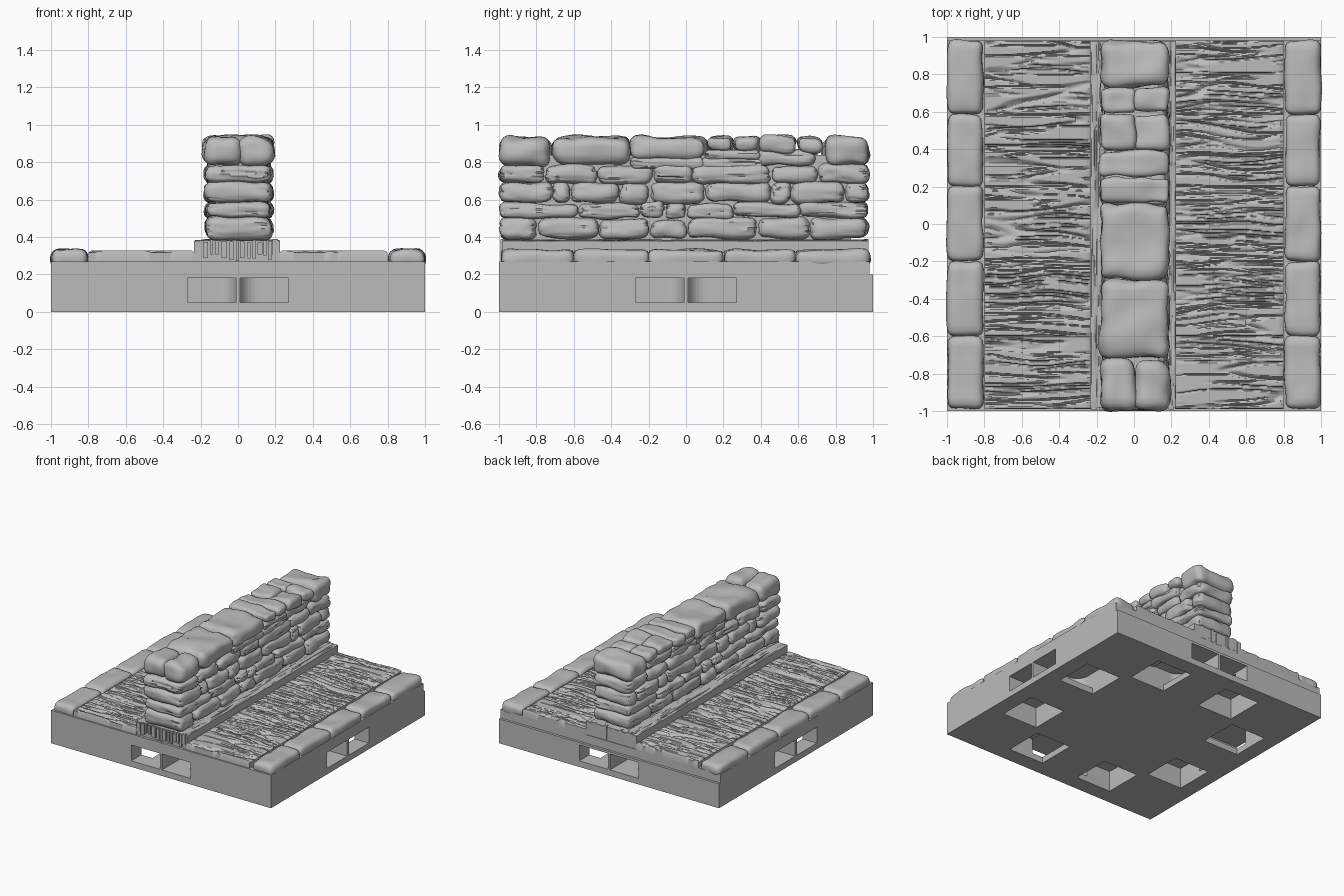
import bpy, bmesh, math, random
from mathutils import Vector, noise

if "Cube" in bpy.data.objects:
    bpy.data.objects.remove(bpy.data.objects["Cube"])
random.seed(4)

grey = bpy.data.materials.new("stone_grey")
grey.use_nodes = True
COLOUR = (0.5, 0.5, 0.5, 1)
grey.diffuse_color = COLOUR
grey.node_tree.nodes["Principled BSDF"].inputs["Base Color"].default_value = COLOUR


def finish(name, bm, smooth=None):
    bmesh.ops.recalc_face_normals(bm, faces=bm.faces)
    mesh = bpy.data.meshes.new(name)
    bm.to_mesh(mesh)
    bm.free()
    mesh.materials.append(grey)
    obj = bpy.data.objects.new(name, mesh)
    bpy.context.collection.objects.link(obj)
    if smooth:
        bpy.ops.object.select_all(action='DESELECT')
        obj.select_set(True)
        bpy.context.view_layer.objects.active = obj
        bpy.ops.object.shade_smooth_by_angle(angle=math.radians(smooth))
    return obj


def add_box(bm, lo, hi):
    lo, hi = Vector(lo), Vector(hi)
    for v in bmesh.ops.create_cube(bm, size=1)["verts"]:
        v.co = (lo + hi) / 2 + v.co * (hi - lo)


def box(name, lo, hi):
    bm = bmesh.new()
    add_box(bm, lo, hi)
    return finish(name, bm)


def prism(name, outline, z0, z1):
    bm = bmesh.new()
    face = bm.faces.new([bm.verts.new((x, y, z0)) for x, y in outline])
    top = bmesh.ops.extrude_face_region(bm, geom=[face])["geom"]
    for v in top:
        if isinstance(v, bmesh.types.BMVert):
            v.co.z = z1
    return finish(name, bm)


def ridge(x, y, seed):
    """Thin valley along the zero lines of a noise field."""
    return max(0, 1 - abs(noise.noise((x, y, seed))) / 0.13)


def grained_board(name, lo, hi, along, cells, depth):
    """Board whose top carries grain grooves along one axis, with closed sides."""
    bm = bmesh.new()
    lo, hi = Vector(lo), Vector(hi)
    size, seed = hi - lo, random.uniform(0, 90)
    bmesh.ops.create_grid(bm, x_segments=cells[0], y_segments=cells[1], size=0.5)
    for v in bm.verts:
        edge = v.is_boundary
        x, y = lo.x + (v.co.x + 0.5) * size.x, lo.y + (v.co.y + 0.5) * size.y
        a, b = (x, y) if along == "x" else (y, x)
        b += 0.03 * noise.noise((a * 3, b * 3, seed))
        groove = max(ridge(a * 1.5, b * 16, seed), 0.6 * ridge(a * 2, b * 32, seed + 7))
        v.co = (x, y, hi.z - depth * (0.5 if edge else groove))
    rim = [e for e in bm.edges if e.is_boundary]
    new = bmesh.ops.extrude_edge_only(bm, edges=rim)["geom"]
    for v in new:
        if isinstance(v, bmesh.types.BMVert):
            v.co.z = lo.z
    bmesh.ops.holes_fill(bm, edges=[e for e in bm.edges if e.is_boundary], sides=0)
    return finish(name, bm, 35)


def stone(name, lo, hi, cuts=11, rough=0.012, strata=0.006):
    """Rounded, weathered block filling the given bounds."""
    lo, hi = Vector(lo), Vector(hi)
    centre, half = (lo + hi) / 2, (hi - lo) / 2
    r = min(0.85 * min(half), 0.065)
    seed = Vector((random.uniform(0, 50), 0, 0))
    bm = bmesh.new()
    bmesh.ops.create_cube(bm, size=2)
    bmesh.ops.subdivide_edges(bm, edges=bm.edges[:], cuts=cuts, use_grid_fill=True)
    for v in bm.verts:
        p = Vector([math.sin(c * math.pi / 2) * h for c, h in zip(v.co, half)])
        core = Vector([max(r - h, min(h - r, c)) for c, h in zip(p, half)])
        n = (p - core).normalized()
        q = centre + core + n * r
        bump = rough * (noise.noise(q * 9 + seed) - 0.2)
        crack = ridge(q.y * 7 + q.x * 7, q.z * 30, seed.x) * (1 - abs(n.z))
        v.co = q + n * (bump - strata * crack)
    return finish(name, bm, 40)


# Base slab with a ledge along the back
base = box("base_slab", (-1, -1, 0), (1, 1, 0.2))
box("base_top_layer", (-1, -1, 0.2), (1, 0.98, 0.27))

# Clip slots in each side, leading to square pits in the underside
arc = [(0.11 - 0.1 * math.sin(t), 0.65 - 0.1 * math.cos(t))
       for t in [i * math.pi / 16 for i in range(9)]]
slot = [(0.01, 1.1), (0.27, 1.1), (0.27, 0.55)] + arc
pit = [(0.17, 0.55), (0.49, 0.55), (0.49, 0.87), (0.17, 0.87)]
for quarter in range(4):
    c, s = round(math.cos(quarter * math.pi / 2)), round(math.sin(quarter * math.pi / 2))
    for side in (-1, 1):
        for outline, z0, z1 in ((slot, 0.05, 0.18), (pit, -0.1, 0.17)):
            turned = [(side * x * c - y * s, side * x * s + y * c) for x, y in outline]
            cutter = prism("cutter", turned, z0, z1)
            cutter.hide_render = True
            mod = base.modifiers.new("cut", 'BOOLEAN')
            mod.object, mod.operation, mod.solver = cutter, 'DIFFERENCE', 'EXACT'
            bpy.context.view_layer.objects.active = base
            bpy.ops.object.modifier_apply(modifier=mod.name)
            bpy.data.objects.remove(cutter)

# Floor planks and kerb stones, five bays on each side
bays = [-0.99, -0.6, -0.2, 0.2, 0.585, 0.98]
for y0, y1 in zip(bays, bays[1:]):
    grained_board("left_floor_plank", (0.22, y0, 0.26), (0.8, y1, 0.328), "x", (34, 76), 0.022)
    grained_board("right_floor_plank", (-0.8, y0, 0.26), (-0.23, y1, 0.328), "x", (34, 76), 0.022)
    for x0, x1, side in ((0.805, 1, "left"), (-1, -0.805, "right")):
        stone(side + "_kerb_stone", (x0, y0, 0.235), (x1, y1 + 0.005, 0.335), strata=0)

# Sill beam under the wall with a plank edge on both sides
grained_board("sill_beam", (-0.2, -0.98, 0.26), (0.19, 0.975, 0.388), "y", (40, 60), 0.012)
for x0, x1, side in ((0.185, 0.225, "left"), (-0.235, -0.195, "right")):
    grained_board(side + "_sill_edge", (x0, -0.985, 0.26), (x1, 0.975, 0.385), "y", (6, 60), 0.012)

# Weathered upright slats on both sill ends
bm = bmesh.new()
for end, y in ((-1, -0.98), (1, 0.965)):
    x = -0.23
    while x < 0.2:
        w = random.uniform(0.012, 0.035)
        add_box(bm, (x, y - 0.012, random.uniform(0.27, 0.31)),
                (min(x + w, 0.22), y + 0.012, random.uniform(0.37, 0.39)))
        x += w + random.uniform(0.005, 0.016)
finish("sill_end_slats", bm)

# Wall courses: bottom, top and joints along the wall
box("wall_core", (-0.12, -0.9, 0.38), (0.13, 0.88, 0.84))
courses = [
    (0.385, 0.505, [-1, -0.8, -0.47, -0.2, 0, 0.38, 0.66, 0.97]),
    (0.495, 0.59, [-1, -0.58, -0.25, -0.12, 0, 0.25, 0.6, 0.97]),
    (0.58, 0.7, [-1, -0.72, -0.62, -0.36, -0.2, 0.1, 0.45, 0.56, 0.85, 0.97]),
    (0.685, 0.79, [-1, -0.76, -0.48, -0.18, 0.03, 0.45, 0.7, 0.97]),
]
for z0, z1, joints in courses:
    for y0, y1 in zip(joints, joints[1:]):
        inset = random.uniform(0, 0.015)
        stone("wall_stone", (-0.18 + inset, y0, z0 + random.uniform(-0.008, 0.008)),
              (0.19 - inset, y1 + 0.008, z1 + random.uniform(-0.008, 0.008)),
              rough=0.018, strata=0.012)

# Thin packing stones below the cap row
for y0, y1, z0, z1 in ((0.08, 0.42, 0.76, 0.825), (0.38, 0.7, 0.78, 0.87), (0.1, 0.4, 0.81, 0.87),
                       (-0.3, 0.1, 0.76, 0.83)):
    stone("packing_stone", (-0.165, y0, z0), (0.175, y1, z1), strata=0.012)

# Cap stones: start, end, underside height and whether split down the middle
caps = [(-1, -0.72, 0.775, True), (-0.72, -0.3, 0.785, False), (-0.3, 0.11, 0.81, False),
        (0.11, 0.25, 0.855, False), (0.25, 0.39, 0.85, False), (0.39, 0.59, 0.85, True),
        (0.59, 0.73, 0.85, True), (0.73, 0.975, 0.775, False)]
for y0, y1, z0, split in caps:
    spans = [(-0.18, 0.015), (-0.005, 0.19)] if split else [(-0.185, 0.19)]
    for x0, x1 in spans:
        stone("cap_stone", (x0, y0, z0), (x1, y1 + 0.005, 0.94), rough=0.022, strata=0.004)
